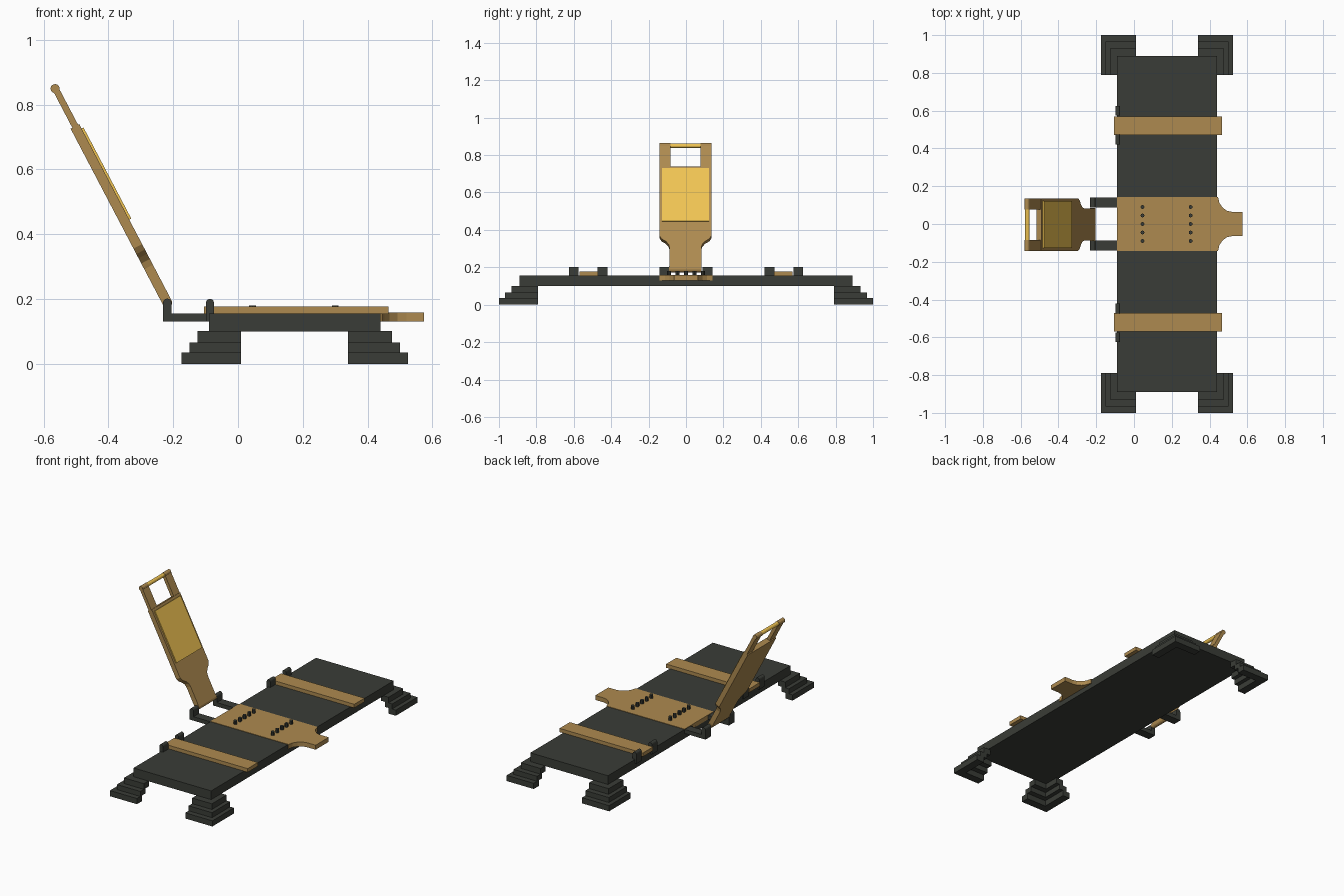
import bpy, bmesh
from math import sin, cos, pi, atan2
from mathutils import Matrix, Vector

if "Cube" in bpy.data.objects:
    bpy.data.objects.remove(bpy.data.objects["Cube"])


def material(name, col):
    m = bpy.data.materials.new(name)
    m.diffuse_color = (*col, 1)
    m.use_nodes = True
    m.node_tree.nodes["Principled BSDF"].inputs["Base Color"].default_value = m.diffuse_color
    return m


DARK = material("dark_metal", (0.042, 0.046, 0.038))
TAN = material("tan_metal", (0.42, 0.255, 0.08))
GOLD = material("gold", (0.87, 0.55, 0.085))


def prism(name, pts, lo, hi, mat, axis="z", matrix=None):
    """Extrude a 2D outline along an axis: z -> (x,y), y -> (x,z), x -> (y,z)."""
    place = {"z": lambda a, b, c: (a, b, c),
             "y": lambda a, b, c: (a, c, b),
             "x": lambda a, b, c: (c, a, b)}[axis]
    bm = bmesh.new()
    bottom = [bm.verts.new(place(a, b, lo)) for a, b in pts]
    top = [bm.verts.new(place(a, b, hi)) for a, b in pts]
    bm.faces.new(bottom)
    bm.faces.new(top)
    n = len(pts)
    for i in range(n):
        j = (i + 1) % n
        bm.faces.new((bottom[i], bottom[j], top[j], top[i]))
    bmesh.ops.recalc_face_normals(bm, faces=bm.faces)
    me = bpy.data.meshes.new(name)
    bm.to_mesh(me)
    bm.free()
    if matrix:
        me.transform(matrix)
    me.materials.append(mat)
    ob = bpy.data.objects.new(name, me)
    bpy.context.collection.objects.link(ob)
    return ob


def rect(a0, a1, b0, b1):
    return [(a0, b0), (a1, b0), (a1, b1), (a0, b1)]


def arc(cx, cy, r, a0, a1, n=6):
    return [(cx + r * cos(a0 + (a1 - a0) * i / n), cy + r * sin(a0 + (a1 - a0) * i / n))
            for i in range(n + 1)]


def circle(cx, cy, r, n):
    return arc(cx, cy, r, 0, 2 * pi * (n - 1) / n, n - 1)


# Main board
prism("board", rect(-0.09, 0.44, -0.89, 0.89), 0.10, 0.155, DARK)

# Stepped L-shaped corner feet
STEPS = [(0.35, 1.0, 0.0, 0.035), (0.325, 0.967, 0.035, 0.066), (0.30, 0.933, 0.066, 0.101)]
W = 0.05
for sx in (-1, 1):
    for sy in (-1, 1):
        for X, Y, z0, z1 in STEPS:
            outline = [(0.165, Y), (X, Y), (X, 0.79), (X - W, 0.79), (X - W, Y - W), (0.165, Y - W)]
            prism("foot_step", [(0.175 + sx * a, sy * b) for a, b in outline], z0, z1, DARK)

# Side straps with small rounded brackets
for s in (-1, 1):
    prism("strap", rect(-0.105, 0.465, s * 0.52 - 0.05, s * 0.52 + 0.05), 0.154, 0.177, TAN)
    for y in (0.447, 0.60):
        prof = [(-0.099, 0.13), (-0.074, 0.13)] + arc(-0.0865, 0.188, 0.0125, 0, pi)
        prism("strap_bracket", prof, s * y - 0.026, s * y + 0.026, DARK, "y")

# Central plate with a flared front tab
half = [(-0.09, 0.142), (0.445, 0.142), (0.452, 0.112), (0.468, 0.088),
        (0.492, 0.07), (0.52, 0.064), (0.575, 0.064)]
prism("centre_plate", half + [(x, -y) for x, y in reversed(half)], 0.13, 0.1575, TAN)

# Two rows of rivets
for x in (0.045, 0.30):
    for i in range(-2, 3):
        prism("rivet", circle(x, i * 0.045, 0.0105, 8), 0.15, 0.18, DARK)

# Hinge arms with upright ears
for s in (-1, 1):
    prof = ([(-0.232, 0.13), (-0.08, 0.13), (-0.08, 0.1545), (-0.205, 0.1545)]
            + arc(-0.2185, 0.188, 0.0135, 0, pi))
    prism("hinge_arm", prof, s * 0.114 - 0.027, s * 0.114 + 0.027, DARK, "y")

# Tilted back panel, built upright and leaned towards -x around the hinge
LEAN = Matrix.Translation(Vector((-0.218, -0.003, 0.188))) @ Matrix.Rotation(-atan2(0.347, 0.662), 4, "Y")
L = 0.747
half = [(0.085, 0), (0.085, 0.125), (0.09, 0.145), (0.105, 0.163), (0.128, 0.178),
        (0.139, 0.197), (0.139, 0.615)]
prism("back_panel", half + [(-y, u) for y, u in reversed(half)], -0.015, 0.015, TAN, "x", LEAN)
prism("hinge_barrel", circle(0, 0, 0.015, 12), -0.087, 0.087, TAN, "y", LEAN)
prism("back_pad", rect(-0.125, 0.125, 0.282, 0.60), 0.01, 0.022, GOLD, "x", LEAN)

# Handle: two side arms and a round grip
for s in (-1, 1):
    prism("handle_arm", rect(-0.009, 0.011, 0.60, L), s * 0.11 - 0.029, s * 0.11 + 0.029, TAN, "y", LEAN)
    prism("handle_knuckle", circle(0, L, 0.014, 12), s * 0.11 - 0.029, s * 0.11 + 0.029, TAN, "y", LEAN)
prism("handle_grip", circle(0, L, 0.012, 12), -0.085, 0.085, GOLD, "y", LEAN)
